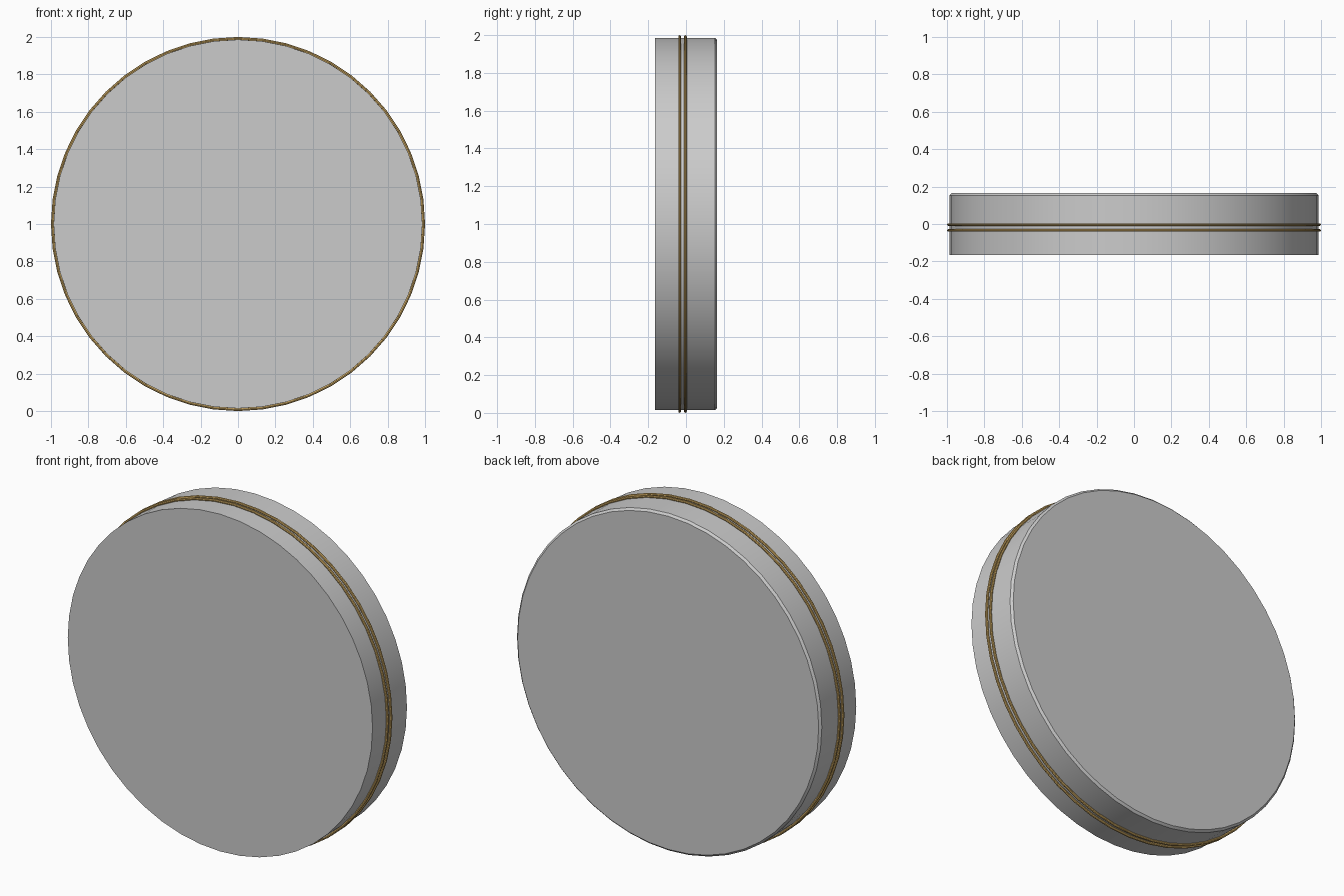
import bpy, bmesh, math

if "Cube" in bpy.data.objects:
    bpy.data.objects.remove(bpy.data.objects["Cube"])


def lathe(name, profile, segments, closed=False):
    """Revolve (radius, y) points around the horizontal y axis at z = 1."""
    bm = bmesh.new()
    rings = []
    for r, y in profile:
        rings.append([bm.verts.new((r * math.cos(2 * math.pi * i / segments), y,
                                    1 + r * math.sin(2 * math.pi * i / segments)))
                      for i in range(segments)])
    pairs = list(zip(rings, rings[1:]))
    if closed:
        pairs.append((rings[-1], rings[0]))
    for a, b in pairs:
        for i in range(segments):
            j = (i + 1) % segments
            bm.faces.new((a[i], a[j], b[j], b[i]))
    if not closed:
        bm.faces.new(rings[0])
        bm.faces.new(rings[-1])
    bmesh.ops.recalc_face_normals(bm, faces=bm.faces)
    mesh = bpy.data.meshes.new(name)
    bm.to_mesh(mesh)
    bm.free()
    obj = bpy.data.objects.new(name, mesh)
    bpy.context.collection.objects.link(obj)
    bpy.ops.object.select_all(action='DESELECT')
    obj.select_set(True)
    bpy.context.view_layer.objects.active = obj
    bpy.ops.object.shade_smooth_by_angle(angle=math.radians(30))
    return obj


gold = bpy.data.materials.new("gold")
gold.diffuse_color = (0.65, 0.42, 0.13, 1)
gold.use_nodes = True
gold.node_tree.nodes["Principled BSDF"].inputs["Base Color"].default_value = gold.diffuse_color

# Thick disc with a crisp front edge and a chamfered back edge
lathe("disc_body", [(0.986, -0.165), (0.986, 0.153), (0.974, 0.165)], 48)

# Two thin gold bands around the rim
for name, y in (("front_band", -0.034), ("back_band", -0.003)):
    section = [(0.992 + 0.008 * math.cos(k * math.pi / 4),
                y + 0.007 * math.sin(k * math.pi / 4)) for k in range(8)]
    lathe(name, section, 48, closed=True).data.materials.append(gold)
